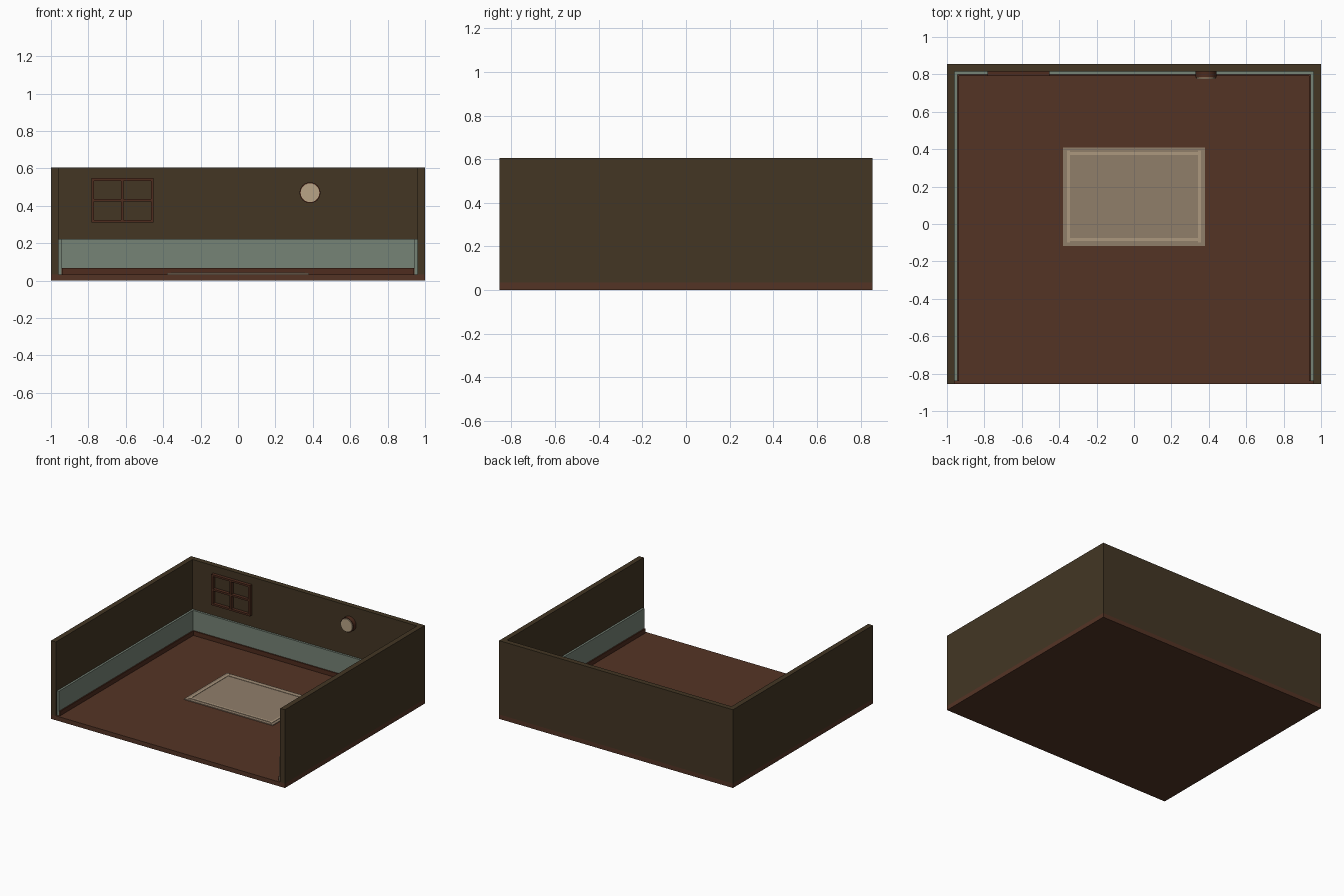
import bpy, math

if "Cube" in bpy.data.objects:
    bpy.data.objects.remove(bpy.data.objects["Cube"])


def srgb(r, g, b):
    f = lambda c: ((c / 255 + 0.055) / 1.055) ** 2.4 if c > 10 else c / 255 / 12.92
    return (f(r), f(g), f(b), 1)


def material(name, rgb):
    m = bpy.data.materials.new(name)
    m.diffuse_color = srgb(*rgb)
    m.use_nodes = True
    m.node_tree.nodes["Principled BSDF"].inputs["Base Color"].default_value = m.diffuse_color
    return m


WALL = material("dark olive", (67, 54, 36))
FLOOR = material("brown wood", (84, 52, 37))
TRIM = material("dark red brown", (78, 44, 30))
PANEL = material("sage green", (118, 131, 118))
RUG = material("taupe", (144, 126, 106))
BORDER = material("light taupe", (172, 152, 127))
FACE = material("cream", (184, 164, 134))


def box(name, x, y, z, mat):
    """Box from (min, max) ranges."""
    verts = [(a, b, c) for a in x for b in y for c in z]
    faces = [(0, 1, 3, 2), (4, 6, 7, 5), (0, 4, 5, 1),
             (2, 3, 7, 6), (0, 2, 6, 4), (1, 5, 7, 3)]
    me = bpy.data.meshes.new(name)
    me.from_pydata(verts, [], faces)
    me.materials.append(mat)
    ob = bpy.data.objects.new(name, me)
    bpy.context.collection.objects.link(ob)
    return ob


def disc(name, x, z, r, y0, y1, mat):
    """Round plate facing the front."""
    bpy.ops.mesh.primitive_cylinder_add(
        vertices=24, radius=r, depth=y1 - y0,
        location=(x, (y0 + y1) / 2, z), rotation=(math.pi / 2, 0, 0))
    ob = bpy.context.object
    ob.name = name
    ob.data.materials.append(mat)
    bpy.ops.object.shade_smooth_by_angle()


Y = 0.855   # half depth
T = 0.034   # floor thickness
H = 0.605   # wall height

# Room shell
box("floor", (-1, 1), (-Y, Y), (0, T), FLOOR)
box("back_wall", (-1, 1), (0.815, Y), (T, H), WALL)

# Side walls with panelling and skirting
for side, s in (("left", -1), ("right", 1)):
    def span(a, b):
        return tuple(sorted((s * a, s * b)))
    box(side + "_wall", span(0.96, 1), (-Y, 0.815), (T, H), WALL)
    box(side + "_panelling", span(0.944, 0.96), (-0.84, 0.815), (T, 0.222), PANEL)
    box(side + "_skirting", span(0.935, 0.944), (-0.84, 0.799), (T, 0.068), TRIM)
box("back_panelling", (-0.944, 0.944), (0.799, 0.815), (T, 0.222), PANEL)
box("back_skirting", (-0.935, 0.935), (0.79, 0.799), (T, 0.068), TRIM)

# Window frame: three uprights and three rails
wx, wz, b = (-0.783, -0.618, -0.452), (0.31, 0.43, 0.548), 0.014
for i, x in enumerate((wx[0], wx[1] - b / 2, wx[2] - b)):
    box(f"window_upright_{i}", (x, x + b), (0.79, 0.815), (wz[0], wz[2]), TRIM)
for i, z in enumerate((wz[0], wz[1] - b / 2, wz[2] - b)):
    for j in range(2):
        x0 = wx[0] + b if j == 0 else wx[1] + b / 2
        x1 = wx[1] - b / 2 if j == 0 else wx[2] - b
        box(f"window_rail_{i}_{j}", (x0, x1), (0.79, 0.815), (z, z + b), TRIM)

# Wall clock
disc("clock_rim", 0.385, 0.47, 0.056, 0.782, 0.815, TRIM)
disc("clock_face", 0.385, 0.47, 0.050, 0.774, 0.782, FACE)

# Rug with border strips
box("rug", (-0.38, 0.38), (-0.118, 0.408), (T, T + 0.006), RUG)
top = (T + 0.006, T + 0.009)
for i, y in enumerate((-0.092, 0.368)):
    box(f"rug_border_long_{i}", (-0.342, 0.342), (y, y + 0.016), top, BORDER)
for i, x in enumerate((-0.358, 0.342)):
    box(f"rug_border_short_{i}", (x, x + 0.016), (-0.1, 0.392), top, BORDER)
